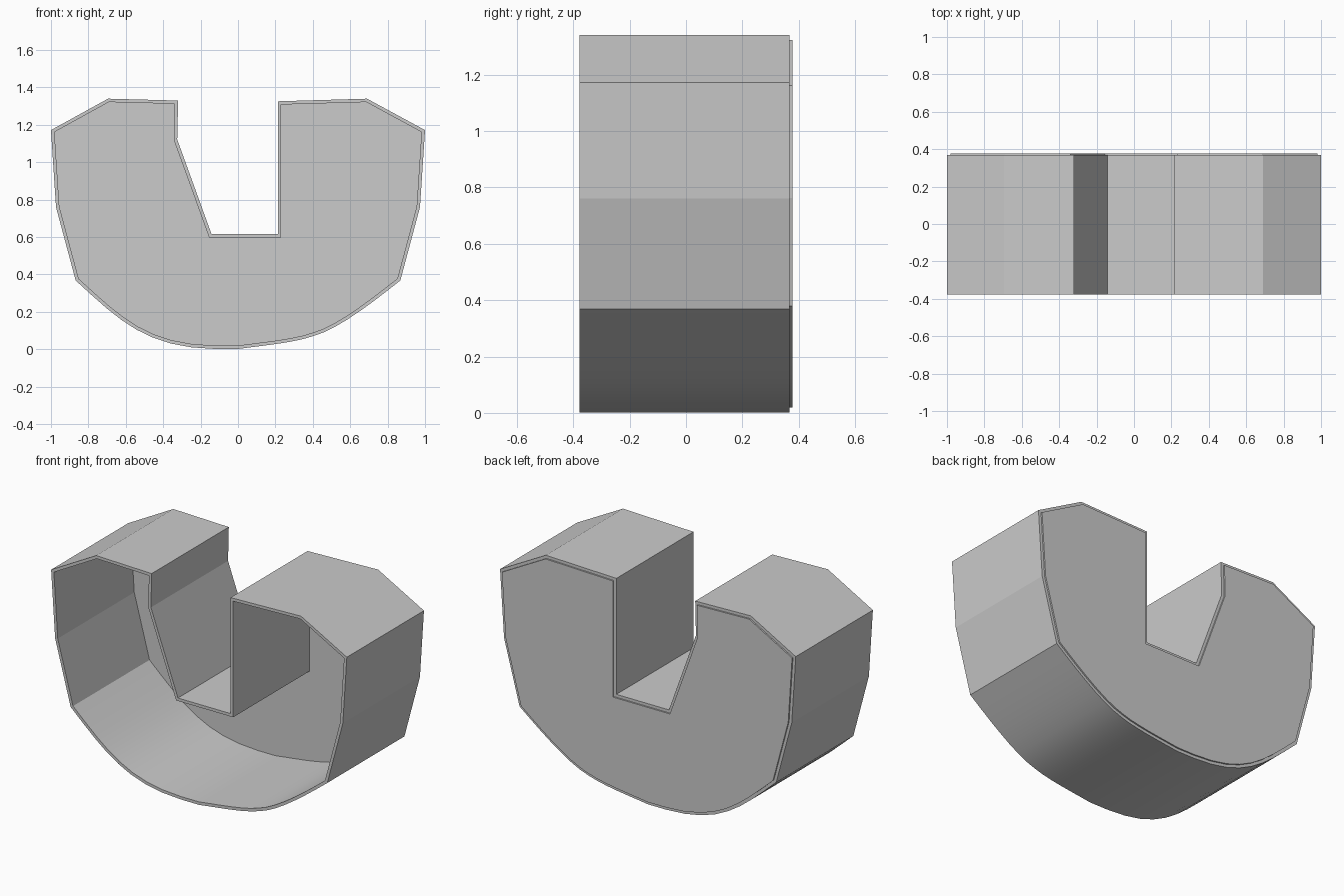
import bpy, bmesh
from mathutils import Vector
from mathutils.geometry import interpolate_bezier

if "Cube" in bpy.data.objects:
    bpy.data.objects.remove(bpy.data.objects["Cube"])

WALL = 0.018
FRONT, WALL_BACK, PANEL_FRONT, PANEL_BACK = -0.377, 0.368, 0.362, 0.377


def bezier(a, b, c, d, n=9):
    pts = [Vector((x, z, 0)) for x, z in (a, b, c, d)]
    return [(p.x, p.y) for p in interpolate_bezier(*pts, n)]


# Rounded underside, left to right
belly = bezier((-.868, .368), (-.63, .15), (-.49, .008), (-.12, .002))
belly += bezier((0, .002), (.13, .02), (.3, .035), (.4, .07), 7)
belly += bezier((.4, .07), (.53, .105), (.70, .235), (.868, .368), 8)[1:]
n_belly = len(belly)

# Angular sides, tips and notch, counter-clockwise
outer = [Vector(p) for p in belly + [
    (.973, .76), (1, 1.172), (.69, 1.34), (.213, 1.326), (.213, .617),
    (-.142, .617), (-.325, 1.122), (-.32, 1.33), (-.695, 1.34),
    (-1, 1.172), (-.973, .76)]]


def inset(points, d):
    """Mitred inward offset of a counter-clockwise outline."""
    result = []
    for i, p in enumerate(points):
        a = (p - points[i - 1]).normalized()
        b = (points[(i + 1) % len(points)] - p).normalized()
        na, nb = Vector((-a.y, a.x)), Vector((-b.y, b.x))
        result.append(p + (na + nb) * d / (1 + na.dot(nb)))
    return result


def finish(name, bm):
    bmesh.ops.recalc_face_normals(bm, faces=bm.faces[:])
    mesh = bpy.data.meshes.new(name)
    bm.to_mesh(mesh)
    bm.free()
    obj = bpy.data.objects.new(name, mesh)
    bpy.context.collection.objects.link(obj)
    return obj


def ring(bm, points, y):
    return [bm.verts.new((p.x, y, p.y)) for p in points]


def bridge(bm, r, s, smooth_belly):
    n = len(r)
    for i in range(n):
        j = (i + 1) % n
        face = bm.faces.new((r[i], r[j], s[j], s[i]))
        face.smooth = smooth_belly and i < n_belly - 1


inner = inset(outer, WALL)

# Thin side wall, open at the front
bm = bmesh.new()
of, ob = ring(bm, outer, FRONT), ring(bm, outer, WALL_BACK)
nf, nb = ring(bm, inner, FRONT), ring(bm, inner, WALL_BACK)
for r, s, smooth in ((of, ob, True), (ob, nb, False), (nb, nf, True), (nf, of, False)):
    bridge(bm, r, s, smooth)
finish("side_wall", bm)

# Back panel, filling the wall and standing slightly proud behind it
bm = bmesh.new()
pf, pb = ring(bm, inner, PANEL_FRONT), ring(bm, inner, PANEL_BACK)
bridge(bm, pf, pb, True)
bm.faces.new(pf)
bm.faces.new(pb)
finish("back_panel", bm)
